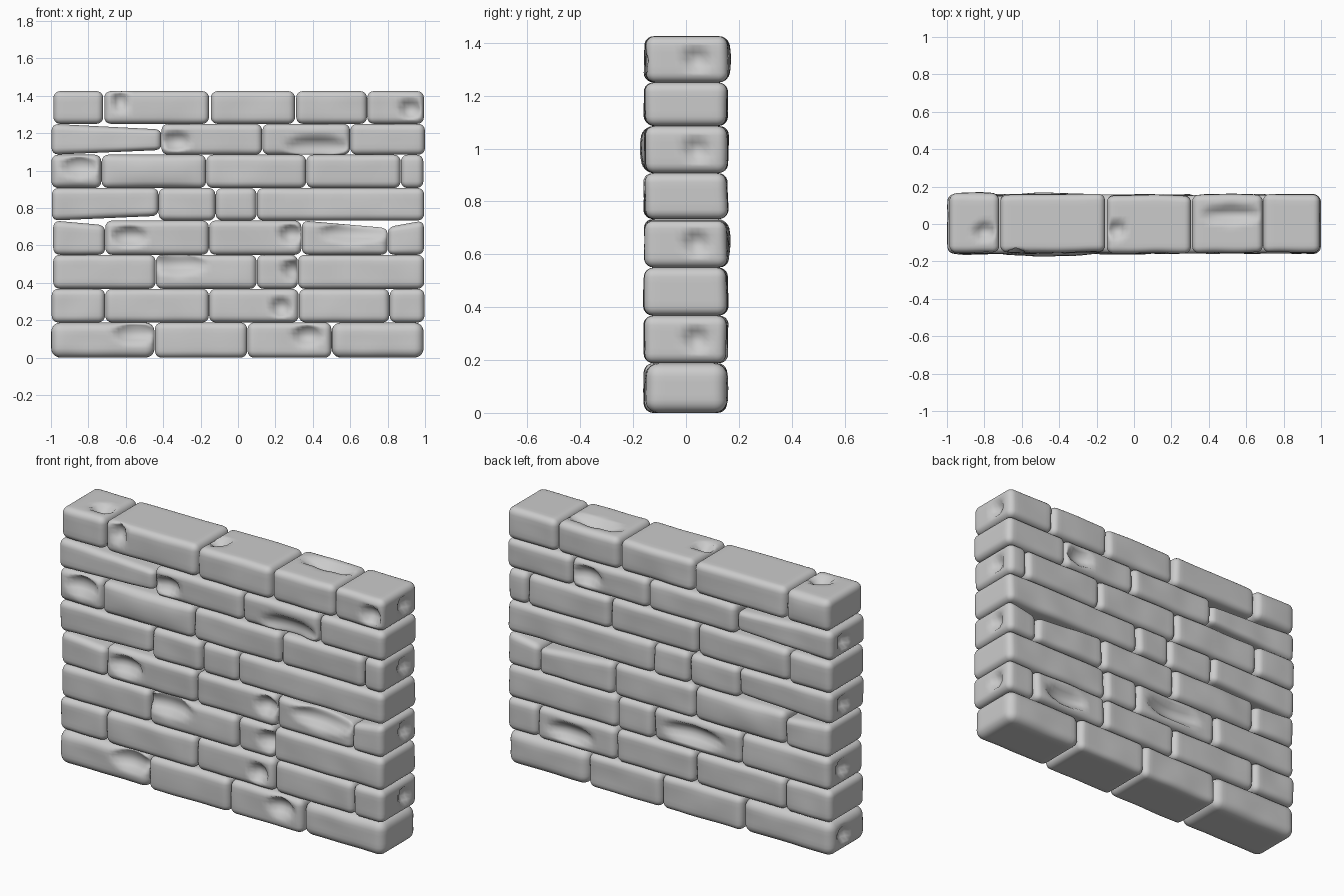
import bpy, bmesh, random
from mathutils import Vector, noise

if "Cube" in bpy.data.objects:
    bpy.data.objects.remove(bpy.data.objects["Cube"])

random.seed(4)
stone = bpy.data.materials.new("grey stone")
stone.diffuse_color = (0.6, 0.6, 0.6, 1)
stone.use_nodes = True
stone.node_tree.nodes["Principled BSDF"].inputs["Base Color"].default_value = stone.diffuse_color

# Height limits of the eight courses and the joint positions along each one
LEVELS = [0.0, 0.188, 0.368, 0.55, 0.733, 0.907, 1.085, 1.25, 1.425]
JOINTS = [
    [-0.445, 0.05, 0.50],
    [-0.71, -0.155, 0.325, 0.81],
    [-0.44, 0.10, 0.32],
    [-0.71, -0.155, 0.34, 0.80],
    [-0.425, -0.12, 0.10],
    [-0.73, -0.17, 0.365, 0.87],
    [-0.41, 0.13, 0.60],
    [-0.72, -0.15, 0.31, 0.69],
]
DEPTH = 0.155

# Worn bricks (course, brick): how far the top sinks at its left and right end
WORN_TOP = {(6, 0): (0, 0.03), (3, 0): (0, 0.025), (3, 3): (0, 0.04), (3, 4): (0.035, 0)}
# Worn bricks whose underside rises towards the right
WORN_BASE = [(6, 0), (4, 0)]
# Bricks that bulge out of the front or the back
BULGE_FRONT, BULGE_BACK = [(5, 1), (5, 0)], [(3, 1), (7, 0)]

# Chips in the front face: x, z, half width
FRONT_CHIPS = [
    (-0.55, 0.13, 0.12), (0.37, 0.12, 0.08), (0.23, 0.27, 0.06),
    (-0.32, 0.50, 0.15), (0.29, 0.47, 0.06), (-0.58, 0.65, 0.10),
    (0.28, 0.66, 0.06), (0.62, 0.67, 0.19), (-0.85, 1.02, 0.10),
    (-0.33, 1.16, 0.08), (0.42, 1.13, 0.17), (-0.63, 1.37, 0.045),
    (0.92, 1.33, 0.06),
]
BACK_CHIPS = [(0.6, 0.27, 0.14), (-0.15, 0.46, 0.19), (0.5, 1.17, 0.09)]
# Chips in the top face: x, y, half width
TOP_CHIPS = [(-0.8, -0.04, 0.06), (-0.09, -0.03, 0.05), (0.52, 0.05, 0.16)]


def chip(centre, radii, push):
    return Vector(centre), radii, Vector(push)


chips = [chip((x, -DEPTH, z), (w, 0.1, 0.055), (0, 0.048, 0)) for x, z, w in FRONT_CHIPS]
chips += [chip((x, DEPTH, z), (w, 0.1, 0.055), (0, -0.045, 0)) for x, z, w in BACK_CHIPS]
chips += [chip((x, y, LEVELS[-1]), (w, 0.05, 0.1), (0, 0, -0.042)) for x, y, w in TOP_CHIPS]
# Every second course is chipped at both ends of the wall
for k in range(1, 8, 2):
    for s in (-1, 1):
        course = k if s > 0 else k - 1
        z = (LEVELS[course] + LEVELS[course + 1]) / 2
        chips.append(chip((s, 0.04, z), (0.1, 0.05, 0.05), (-s * 0.035, 0, 0)))


def cut_lines(h, r):
    """Grid positions along one axis: fine on the rounded edge, even between."""
    inner = h - r
    n = max(2, round(2 * inner / 0.024))
    mid = [-inner + 2 * inner * i / n for i in range(n + 1)]
    edge = [inner + r * t for t in (0.33, 0.66)]
    return mid + edge + [-e for e in edge]


def brick(name, key, lo, hi, r):
    mid, half = (lo + hi) / 2, (hi - lo) / 2
    bm = bmesh.new()
    bmesh.ops.create_cube(bm, size=2)
    bmesh.ops.scale(bm, vec=half, verts=bm.verts)
    for axis in range(3):
        for c in cut_lines(half[axis], r):
            co, no = Vector((0, 0, 0)), Vector((0, 0, 0))
            co[axis], no[axis] = c, 1
            bmesh.ops.bisect_plane(bm, geom=bm.verts[:] + bm.edges[:] + bm.faces[:],
                                   plane_co=co, plane_no=no)
    near = [c for c in chips if lo.x - 0.02 < c[0].x < hi.x + 0.02
            and lo.z - 0.01 < c[0].z < hi.z + 0.01]
    sink = WORN_TOP.get(key, (0, 0))
    rise = 0.025 if key in WORN_BASE else 0
    front = 0.016 if key in BULGE_FRONT else 0
    back = 0.014 if key in BULGE_BACK else 0
    seed = Vector((random.uniform(0, 50), 0, 0))
    for v in bm.verts:
        # rounded edges
        q = Vector([max(-(h - r), min(h - r, p)) for p, h in zip(v.co, half)])
        p = q + (v.co - q).normalized() * r
        u, w = p.x / half.x * 0.5 + 0.5, p.z / half.z * 0.5 + 0.5
        # worn slopes and bulges
        p.z += rise * u * (1 - w) - (sink[0] * (1 - u) + sink[1] * u) * w
        swell = 16 * w * (1 - w) * u * (1 - u)
        p.y += -front * swell if p.y < 0 else back * swell
        p += mid
        # chips
        shift = Vector((0, 0, 0))
        for c, rad, push in near:
            k = sum(((p[i] - c[i]) / rad[i]) ** 2 for i in range(3))
            if k < 1:
                shift += push * (1 - k) ** 0.8
        # gentle unevenness of the faces
        if abs(p.y) > 0.1:
            p.y += 0.006 * noise.noise(p * 6 + seed)
        v.co = p + shift
    me = bpy.data.meshes.new(name)
    bm.to_mesh(me)
    bm.free()
    me.shade_smooth()
    me.materials.append(stone)
    bpy.context.collection.objects.link(bpy.data.objects.new(name, me))


# Lay the courses from the ground up
for row, joints in enumerate(JOINTS):
    xs = [-0.99] + joints + [0.99]
    last = len(xs) - 2
    for i in range(last + 1):
        radius = 0.05 if row == 0 and i in (0, last) else 0.036
        gap = 0.005 if row == 7 and i in (1, 2) else 0.001
        jy = random.uniform(-0.004, 0.004)
        left = xs[i] + (gap if i else random.uniform(-0.01, 0.004))
        right = xs[i + 1] - (gap if i < last else random.uniform(-0.01, 0.0))
        brick(f"brick_course_{row + 1}_{i + 1}", (row, i),
              Vector((left, jy - DEPTH, LEVELS[row])),
              Vector((right, jy + DEPTH, LEVELS[row + 1])), radius)
